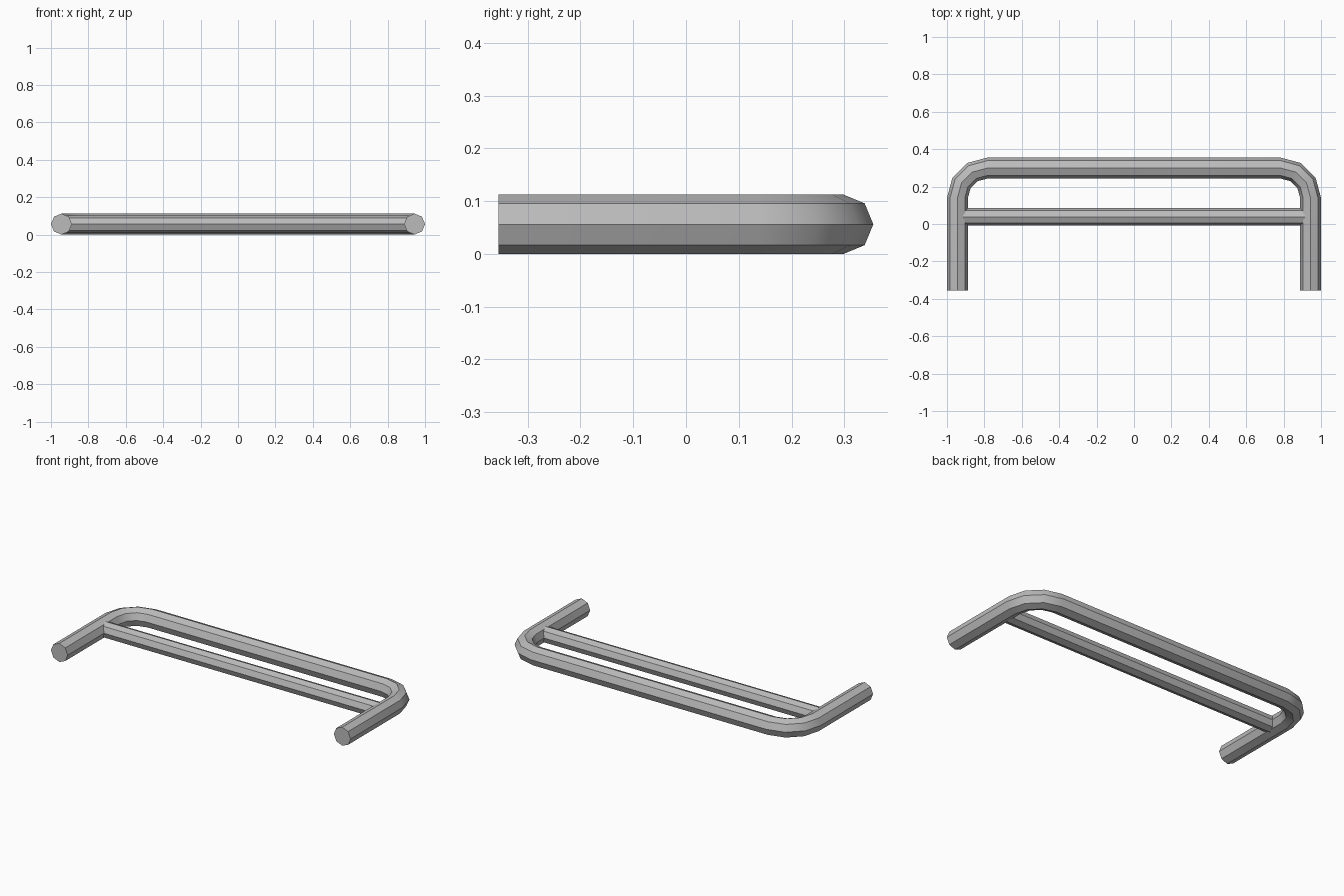
import bpy
import bmesh
from math import cos, sin, pi, radians
from mathutils import Vector

if "Cube" in bpy.data.objects:
    bpy.data.objects.remove(bpy.data.objects["Cube"])

SIDES = 8
TUBE_R = 0.056
BAR_R = 0.047
BEND_R = 0.16
UP = Vector((0, 0, 1))

metal = bpy.data.materials.new("grey_metal")
metal.use_nodes = True
grey = (0.5, 0.5, 0.5, 1)
metal.diffuse_color = grey
metal.node_tree.nodes["Principled BSDF"].inputs["Base Color"].default_value = grey


def loft_tube(name, stations, radius):
    """Skin octagonal rings; each station is a centre and its outward direction."""
    bm = bmesh.new()
    rings = []
    for centre, outward in stations:
        ring = []
        for i in range(SIDES):
            a = 2 * pi * i / SIDES
            ring.append(bm.verts.new(centre + (outward * cos(a) + UP * sin(a)) * radius))
        rings.append(ring)
    for r0, r1 in zip(rings, rings[1:]):
        for i in range(SIDES):
            j = (i + 1) % SIDES
            bm.faces.new((r0[i], r0[j], r1[j], r1[i]))
    bm.faces.new(rings[0])
    bm.faces.new(rings[-1])
    bmesh.ops.recalc_face_normals(bm, faces=bm.faces)
    mesh = bpy.data.meshes.new(name)
    bm.to_mesh(mesh)
    bm.free()
    mesh.materials.append(metal)
    obj = bpy.data.objects.new(name, mesh)
    bpy.context.collection.objects.link(obj)
    bpy.ops.object.select_all(action="DESELECT")
    obj.select_set(True)
    bpy.context.view_layer.objects.active = obj
    bpy.ops.object.shade_smooth_by_angle(angle=radians(35))
    return obj


# U-shaped tube: left-hand half of the path, then its mirror
half = [(Vector((-0.944, -0.355, TUBE_R)), Vector((-1, 0, 0)))]
for step in range(4):
    a = pi - step * pi / 6
    outward = Vector((cos(a), sin(a), 0))
    half.append((Vector((-0.784, 0.139, TUBE_R)) + outward * BEND_R, outward))


def mirrored(v):
    return Vector((-v.x, v.y, v.z))


other = [(mirrored(c), mirrored(o)) for c, o in reversed(half)]
loft_tube("bent_frame_tube", half + other, TUBE_R)

# Thinner straight bar between the two legs
back = Vector((0, 1, 0))
loft_tube("cross_bar", [(Vector((x, 0.038, TUBE_R)), back) for x in (-0.915, 0.915)], BAR_R)
